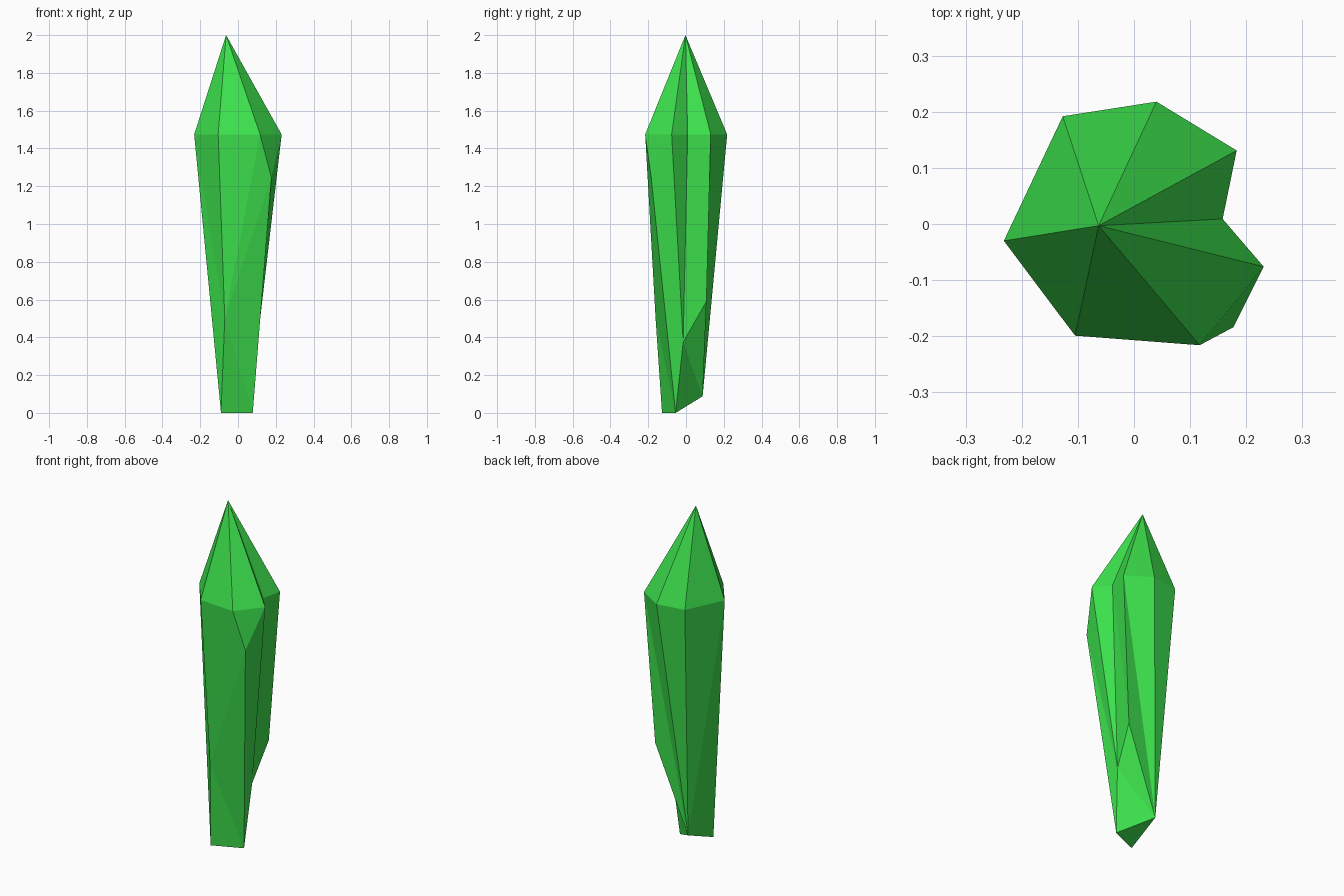
import bpy, bmesh

cube = bpy.data.objects.get("Cube")
if cube:
    bpy.data.objects.remove(cube, do_unlink=True)

# Crystal green
green = bpy.data.materials.new("crystal_green")
color = (0.045, 0.74, 0.072, 1)
green.diffuse_color = color
green.use_nodes = True
for node in green.node_tree.nodes:
    if node.type == 'BSDF_PRINCIPLED':
        node.inputs["Base Color"].default_value = color

bm = bmesh.new()


def point(x, y, z):
    return bm.verts.new((x, y, z))


def face(*corners):
    bm.faces.new(corners)


# Shoulder outline, counter-clockwise from the left corner
shoulder = 1.474
ring = [point(x, y, shoulder) for x, y in (
    (-0.232, -0.03), (-0.105, -0.199), (0.117, -0.216), (0.231, -0.076),
    (0.158, 0.009), (0.183, 0.131), (0.04, 0.218), (-0.127, 0.192))]
side, front_a, front_b, nose, notch, rear_a, rear_b, rear_c = ring

# Pointed cap
tip = point(-0.063, -0.003, 2)
for a, b in zip(ring, ring[1:] + ring[:1]):
    face(a, b, tip)

# Chipped corners of the shaft
bulge = point(0.177, -0.184, 1.245)
chip_front = point(-0.07, -0.161, 0.5)
chip_notch = point(0.103, -0.015, 0.375)
chip_rear = point(0.126, 0.108, 0.59)

# Slanted foot
foot_front = point(-0.09, -0.127, 0)
foot_right = point(0.078, -0.055, 0)
foot_rear = point(-0.075, 0.088, 0.088)
face(foot_front, foot_rear, foot_right)

# Front facets
face(front_a, chip_front, front_b)
face(front_b, chip_front, bulge)
face(bulge, chip_front, foot_right)
face(chip_front, foot_front, foot_right)
face(bulge, foot_right, chip_notch)

# Notched side facets
face(front_b, bulge, nose)
face(nose, bulge, chip_notch)
face(nose, chip_notch, notch)
face(notch, chip_notch, chip_rear)
face(notch, chip_rear, rear_a)
face(chip_notch, foot_right, foot_rear)
face(chip_notch, foot_rear, chip_rear)

# Rear and plain side facets
face(rear_a, chip_rear, foot_rear)
face(rear_a, foot_rear, rear_b)
face(rear_b, foot_rear, rear_c)
face(rear_c, foot_rear, side)
face(side, foot_rear, foot_front)
face(side, foot_front, chip_front)
face(side, chip_front, front_a)

bmesh.ops.recalc_face_normals(bm, faces=bm.faces)
mesh = bpy.data.meshes.new("crystal_shard")
bm.to_mesh(mesh)
bm.free()
mesh.materials.append(green)
crystal = bpy.data.objects.new("crystal_shard", mesh)
bpy.context.collection.objects.link(crystal)
